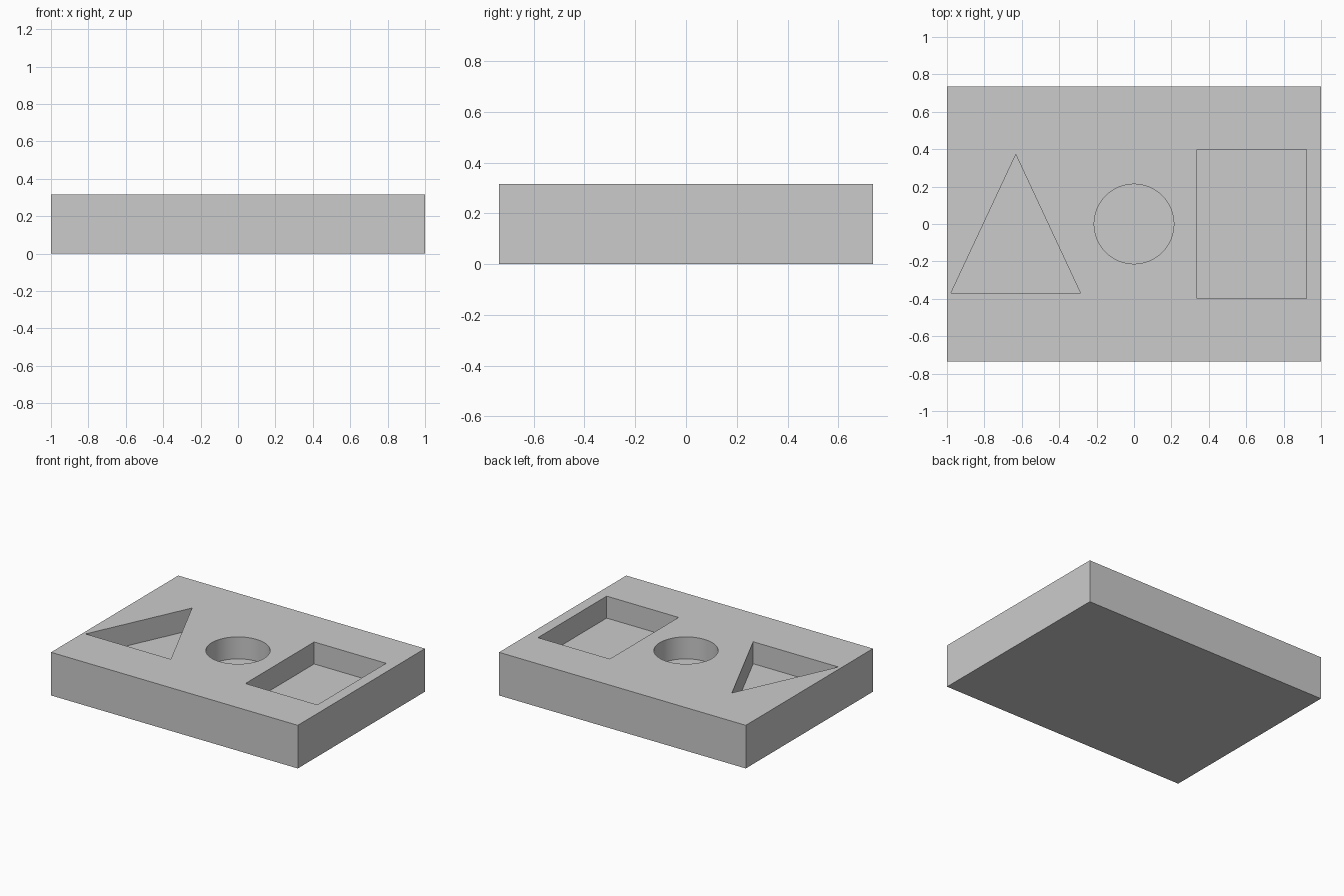
import bpy, bmesh, math

if "Cube" in bpy.data.objects:
    bpy.data.objects.remove(bpy.data.objects["Cube"])

WIDTH, DEPTH, HEIGHT = 2.0, 1.472, 0.316
FLOOR = 0.155  # height of the pocket floors


def prism(name, outline, z0, z1):
    """Extrude a counter-clockwise XY outline from z0 to z1."""
    bm = bmesh.new()
    face = bm.faces.new([bm.verts.new((x, y, z0)) for x, y in outline])
    top = bmesh.ops.extrude_face_region(bm, geom=[face])["geom"]
    verts = [v for v in top if isinstance(v, bmesh.types.BMVert)]
    bmesh.ops.translate(bm, verts=verts, vec=(0, 0, z1 - z0))
    bmesh.ops.recalc_face_normals(bm, faces=bm.faces)
    mesh = bpy.data.meshes.new(name)
    bm.to_mesh(mesh)
    bm.free()
    obj = bpy.data.objects.new(name, mesh)
    bpy.context.collection.objects.link(obj)
    return obj


def rectangle(x0, x1, y0, y1):
    return [(x0, y0), (x1, y0), (x1, y1), (x0, y1)]


def circle(radius, sides):
    return [(radius * math.cos(math.tau * i / sides),
             radius * math.sin(math.tau * i / sides)) for i in range(sides)]


# Solid board
board = prism("shape_board",
              rectangle(-WIDTH / 2, WIDTH / 2, -DEPTH / 2, DEPTH / 2), 0, HEIGHT)

# Triangle, round and rectangular pockets
pockets = {
    "triangle_pocket": [(-0.978, -0.368), (-0.287, -0.368), (-0.632, 0.371)],
    "round_pocket": circle(0.213, 64),
    "rectangle_pocket": rectangle(0.338, 0.921, -0.397, 0.399),
}
bpy.context.view_layer.objects.active = board
board.select_set(True)
for name, outline in pockets.items():
    cutter = prism(name, outline, FLOOR, HEIGHT + 0.1)
    cutter.hide_render = True
    cut = board.modifiers.new(name, "BOOLEAN")
    cut.operation = "DIFFERENCE"
    cut.solver = "EXACT"
    cut.object = cutter
    bpy.ops.object.modifier_apply(modifier=cut.name)
    bpy.data.objects.remove(cutter)

# Smooth round wall, crisp edges elsewhere
bpy.ops.object.shade_smooth_by_angle(angle=math.radians(30))
